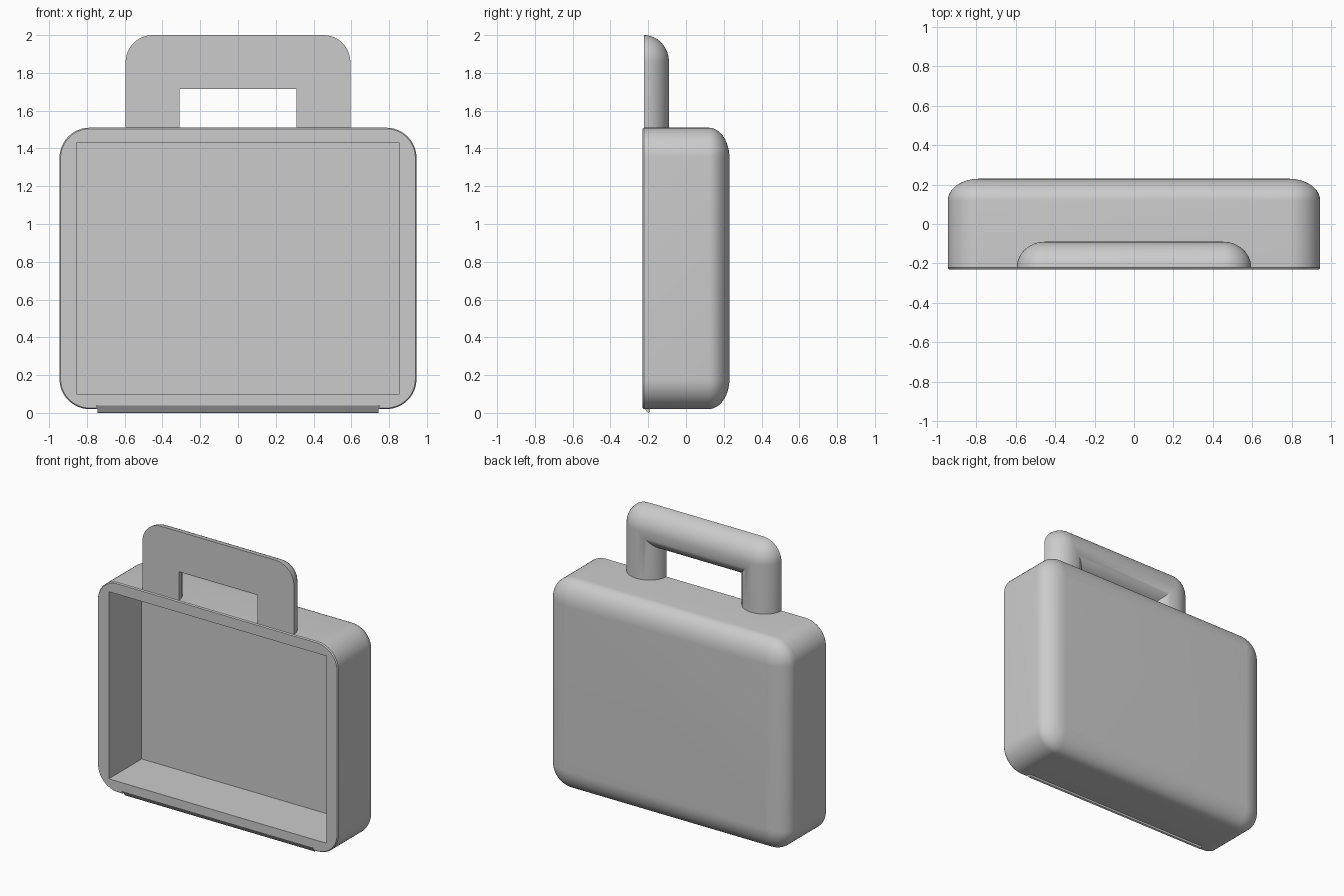
import bpy
import bmesh
from math import cos, sin, pi, radians

if "Cube" in bpy.data.objects:
    bpy.data.objects.remove(bpy.data.objects["Cube"], do_unlink=True)

grey = bpy.data.materials.new("plain grey")
grey.use_nodes = True
GREY = (0.6, 0.6, 0.6, 1)
grey.diffuse_color = GREY
grey.node_tree.nodes["Principled BSDF"].inputs["Base Color"].default_value = GREY


def add_object(name, bm):
    bmesh.ops.remove_doubles(bm, verts=bm.verts, dist=1e-5)
    bmesh.ops.recalc_face_normals(bm, faces=bm.faces)
    mesh = bpy.data.meshes.new(name)
    bm.to_mesh(mesh)
    bm.free()
    mesh.materials.append(grey)
    obj = bpy.data.objects.new(name, mesh)
    bpy.context.collection.objects.link(obj)
    return obj


def loft(name, rings):
    """Skin closed rings of equal length and cap both ends."""
    bm = bmesh.new()
    loops = [[bm.verts.new(p) for p in ring] for ring in rings]
    n = len(loops[0])
    for a, b in zip(loops, loops[1:]):
        for i in range(n):
            j = (i + 1) % n
            bm.faces.new((a[i], a[j], b[j], b[i]))
    bm.faces.new(loops[0])
    bm.faces.new(loops[-1])
    return add_object(name, bm)


def prism(name, profile, half):
    """Extrude a y-z profile along x."""
    return loft(name, [[(x, y, z) for y, z in profile] for x in (-half, half)])


def box(y0, y1, z0, z1):
    return [(y0, z0), (y1, z0), (y1, z1), (y0, z1)]


def smooth(obj):
    bpy.ops.object.select_all(action="DESELECT")
    obj.select_set(True)
    bpy.context.view_layer.objects.active = obj
    bpy.ops.object.shade_smooth_by_angle(angle=radians(30))


def cut(obj, cutter):
    mod = obj.modifiers.new("cut", "BOOLEAN")
    mod.operation = "DIFFERENCE"
    mod.solver = "EXACT"
    mod.object = cutter
    bpy.context.view_layer.objects.active = obj
    bpy.ops.object.modifier_apply(modifier=mod.name)
    bpy.data.objects.remove(cutter, do_unlink=True)


# Case shell: rounded rectangles stacked from the open front to the back
HALF_W, BOTTOM, TOP, R = 0.945, 0.02, 1.51, 0.16
FRONT, BACK, BACK_R = -0.23, 0.23, 0.11
SEG = 12


def rounded_ring(y, radius):
    ring = []
    for q, (sx, cz) in enumerate([(1, TOP - R), (-1, TOP - R),
                                  (-1, BOTTOM + R), (1, BOTTOM + R)]):
        for i in range(SEG + 1):
            a = (q + i / SEG) * pi / 2
            ring.append((sx * (HALF_W - R) + radius * cos(a), y,
                         cz + radius * sin(a)))
    return ring


rings = [rounded_ring(FRONT, R - 0.006), rounded_ring(FRONT + 0.008, R)]
for k in range(SEG):
    t = k / SEG * pi / 2
    rings.append(rounded_ring(BACK - BACK_R + BACK_R * sin(t), R * cos(t)))
rings.append(rounded_ring(BACK, 0.002))
case_shell = loft("case_shell", rings)

# Square cavity open to the front, and a notch for the hinge
cut(case_shell, prism("cavity_cutter", box(-0.4, 0.14, 0.10, 1.43), 0.855))
cut(case_shell, prism("notch_cutter", box(-0.4, -0.195, -0.1, 0.04), 0.75))
smooth(case_shell)

# Hinge strip sloping under the front edge
prism("hinge_strip",
      [(FRONT, 0.04), (-0.206, 0.005), (-0.2, 0), (-0.19, 0.005), (-0.19, 0.04)],
      0.745)

# Handle: half-round bar with rounded outer and mitred inner corners
LEG_X, BAR_Z, BAR_R = 0.4525, 1.8575, 0.1425
HANDLE_Y, HANDLE_D = -0.222, 0.132
section = [(BAR_R * cos(i * pi / 24), HANDLE_Y + HANDLE_D * sin(i * pi / 24))
           for i in range(25)]


def corner_ring(a):
    ring = []
    for d, y in section:
        u, v = (d * cos(a), d * sin(a)) if d > 0 else (d, d)
        ring.append((LEG_X + u, y, BAR_Z + v))
    return ring


right_half = [[(LEG_X + d, y, TOP - 0.005) for d, y in section]]
right_half += [corner_ring(i / SEG * pi / 2) for i in range(SEG + 1)]
left_half = [[(-x, y, z) for x, y, z in ring] for ring in reversed(right_half)]
handle = loft("handle", right_half + left_half)
smooth(handle)
